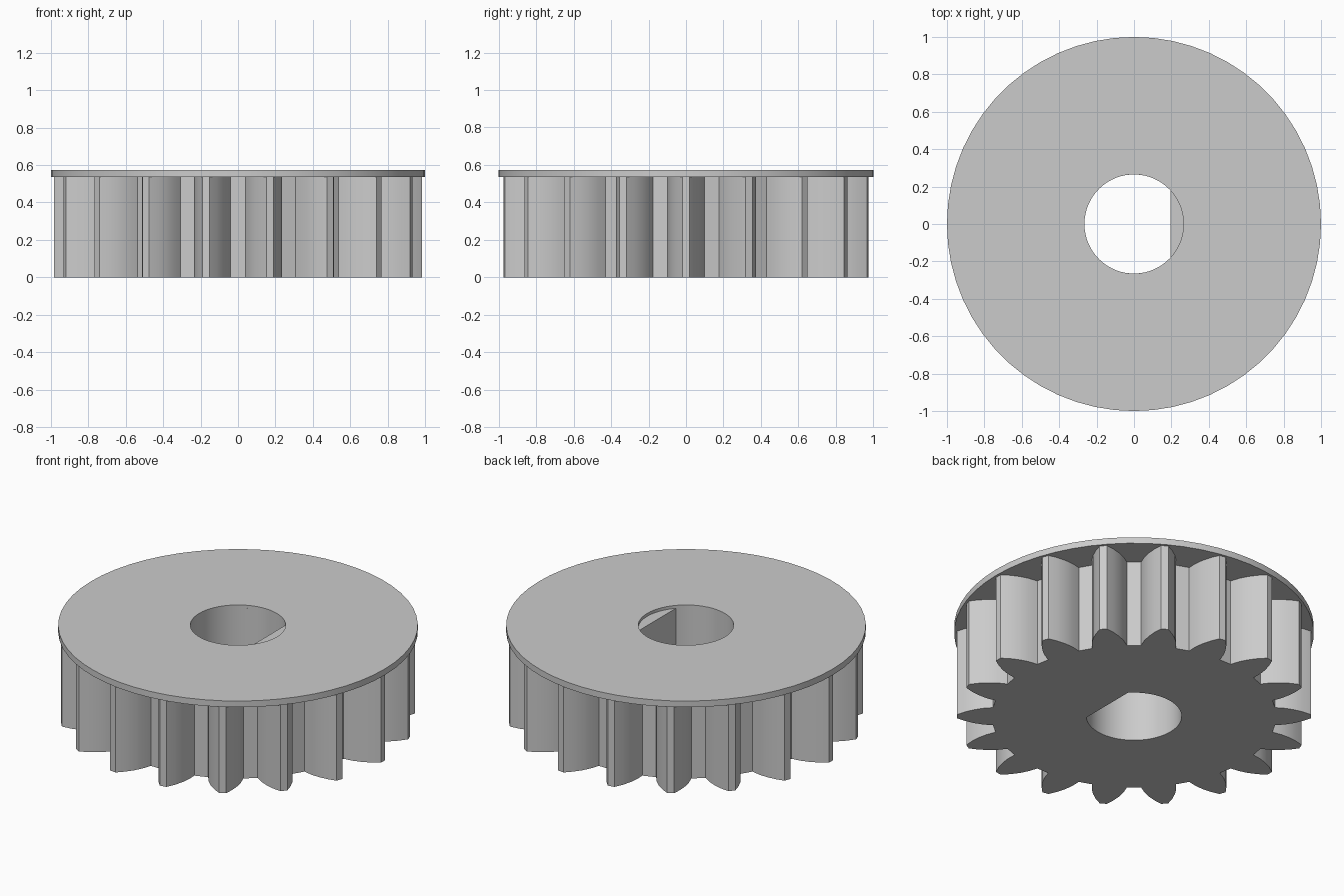
import bpy, bmesh, math
from mathutils import Matrix, Vector

cube = bpy.data.objects.get("Cube")
if cube:
    bpy.data.objects.remove(cube, do_unlink=True)

TEETH = 18
BODY_TOP, LEDGE, TOP = 0.535, 0.555, 0.573
BORE, FLAT_X = 0.265, 0.195

grey = bpy.data.materials.new("plain grey")
grey.use_nodes = True
grey.diffuse_color = (0.6, 0.6, 0.6, 1)
grey.node_tree.nodes["Principled BSDF"].inputs["Base Color"].default_value = (0.6, 0.6, 0.6, 1)


def prism(name, outline, low, high):
    """Extrude a flat counter-clockwise outline from low to high."""
    bm = bmesh.new()
    face = bm.faces.new([bm.verts.new((x, y, low)) for x, y in outline])
    new = bmesh.ops.extrude_face_region(bm, geom=[face])["geom"]
    verts = [v for v in new if isinstance(v, bmesh.types.BMVert)]
    bmesh.ops.translate(bm, verts=verts, vec=(0, 0, high - low))
    bmesh.ops.recalc_face_normals(bm, faces=bm.faces)
    mesh = bpy.data.meshes.new(name)
    bm.to_mesh(mesh)
    bm.free()
    mesh.materials.append(grey)
    obj = bpy.data.objects.new(name, mesh)
    bpy.context.collection.objects.link(obj)
    return obj


def arc(radius, start, end, steps):
    angles = [start + (end - start) * i / steps for i in range(steps + 1)]
    return [(radius * math.cos(a), radius * math.sin(a)) for a in angles]


def circle(radius, sides):
    return arc(radius, 0, math.tau, sides)[:-1]


def cut(obj, cutters):
    """Cut the bore and bake the result, then mark sharp edges."""
    for cutter in cutters:
        mod = obj.modifiers.new(cutter.name, "BOOLEAN")
        mod.operation, mod.solver, mod.object = "DIFFERENCE", "EXACT", cutter
    graph = bpy.context.evaluated_depsgraph_get()
    mesh = bpy.data.meshes.new_from_object(obj.evaluated_get(graph))
    obj.modifiers.clear()
    obj.data = mesh
    mesh.polygons.foreach_set("use_smooth", [True] * len(mesh.polygons))
    mesh.set_sharp_from_angle(angle=math.radians(25))


# Toothed body: one curved tooth repeated around the axis
flank = [(0.784, 0.098), (0.84, 0.09), (0.89, 0.074), (0.94, 0.05), (0.985, 0.02)]
tooth = [(r, -w) for r, w in flank] + [(r, w) for r, w in reversed(flank)]
outline = []
for i in range(TEETH):
    turn = Matrix.Rotation(math.tau * i / TEETH, 2)
    outline += [tuple(turn @ Vector(p)) for p in tooth]
gear_body = prism("gear_body", outline, 0, BODY_TOP)

# Thin round flange on top
flange = prism("flange", circle(1, 60), BODY_TOP, TOP)

# Bore: D-shaped up to a small ledge, fully round above it
half = math.acos(FLAT_X / BORE)
flat_bore = prism("flat_bore_cutter", arc(BORE, half, math.tau - half, 48), -0.1, TOP + 0.1)
round_bore = prism("round_bore_cutter", circle(BORE, 60), LEDGE, TOP + 0.1)

cut(gear_body, [flat_bore])
cut(flange, [flat_bore, round_bore])
for helper in (flat_bore, round_bore):
    bpy.data.objects.remove(helper, do_unlink=True)
